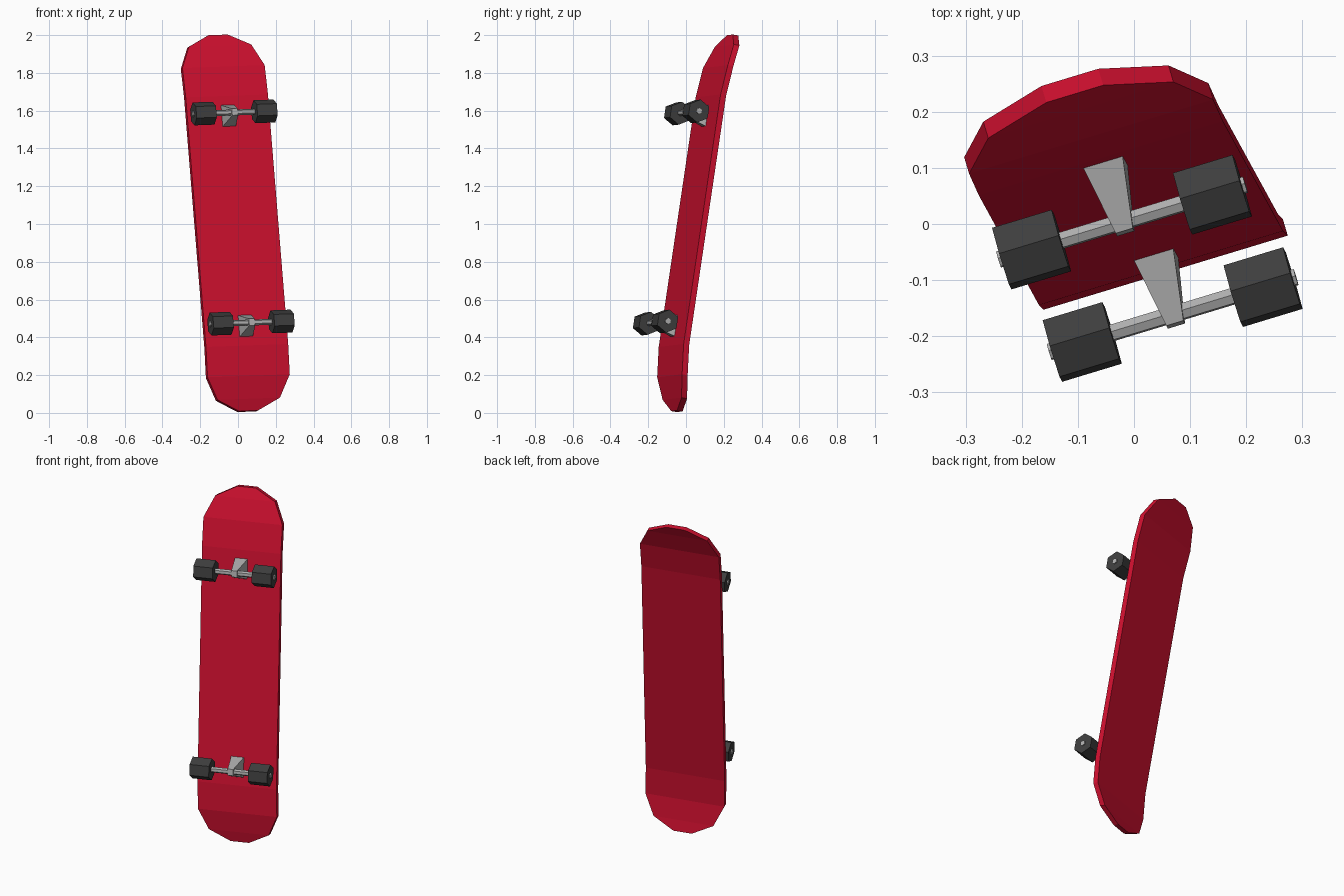
import bpy, bmesh, math
from mathutils import Vector, Matrix

if "Cube" in bpy.data.objects:
    bpy.data.objects.remove(bpy.data.objects["Cube"])

# Tilted frame of the leaning board: across, along, and out towards the wheels
along = Vector((-0.08, 0.146, 0.986)).normalized()
across = Vector((0.956, 0.29, 0.035))
across = (across - along * across.dot(along)).normalized()
out = across.cross(along)
FRAME = Matrix.Translation(Vector((0, 0, 1)) + along * 0.0205 + across * 0.001) @ \
    Matrix((across, along, out)).transposed().to_4x4()


def material(name, rgb):
    m = bpy.data.materials.new(name)
    m.diffuse_color = (*rgb, 1)
    m.use_nodes = True
    m.node_tree.nodes["Principled BSDF"].inputs["Base Color"].default_value = m.diffuse_color
    return m


RED = material("red deck", (0.62, 0.005, 0.028))
GREY = material("light grey metal", (0.43, 0.43, 0.43))
DARK = material("dark grey wheel", (0.048, 0.048, 0.048))


def finish(name, bm, mat):
    bmesh.ops.recalc_face_normals(bm, faces=bm.faces)
    me = bpy.data.meshes.new(name)
    bm.to_mesh(me)
    bm.free()
    me.materials.append(mat)
    ob = bpy.data.objects.new(name, me)
    ob.matrix_world = FRAME
    bpy.context.collection.objects.link(ob)


def loft(name, rings, mat):
    """Skin a row of equal rings and cap both ends."""
    bm = bmesh.new()
    rows = [[bm.verts.new(p) for p in ring] for ring in rings]
    n = len(rows[0])
    for a, b in zip(rows, rows[1:]):
        for i in range(n):
            j = (i + 1) % n
            bm.faces.new((a[i], a[j], b[j], b[i]))
    bm.faces.new(rows[0])
    bm.faces.new(rows[-1])
    finish(name, bm, mat)


def rod(name, x0, x1, y, z, r, mat):
    """Six-sided rod along the axle, one corner pointing along the board."""
    ring = lambda x: [(x, y + r * math.cos(k * math.pi / 3),
                       z + r * math.sin(k * math.pi / 3)) for k in range(6)]
    loft(name, [ring(x0), ring(x1)], mat)


# Deck: half width, distance along, height of the wheel-side face
half = [(0.2275, 0.67, -0.017), (0.2275, 0.83, -0.033),
        (0.1725, 0.948, -0.065), (0.053, 1.009, -0.086)]
stations = [(w, -y, z) for w, y, z in reversed(half)] + half
THICK = 0.031
loft("deck", [[(-w, y, z), (w, y, z), (w, y, z - THICK), (-w, y, z - THICK)]
              for w, y, z in stations], RED)

# Trucks and wheels
AXLE_Z = 0.087
for end, y in (("upper", 0.564), ("lower", -0.564)):
    box = lambda w, d, z: [(-w, y - d, z), (w, y - d, z), (w, y + d, z), (-w, y + d, z)]
    loft(end + "_truck_base", [box(0.037, 0.058, -0.02), box(0.016, 0.018, 0.106)], GREY)
    rod(end + "_axle", -0.23, 0.23, y, AXLE_Z, 0.016, GREY)
    for side, s in (("left", -1), ("right", 1)):
        rod(f"{end}_{side}_wheel", s * 0.113, s * 0.224, y, AXLE_Z, 0.0615, DARK)
